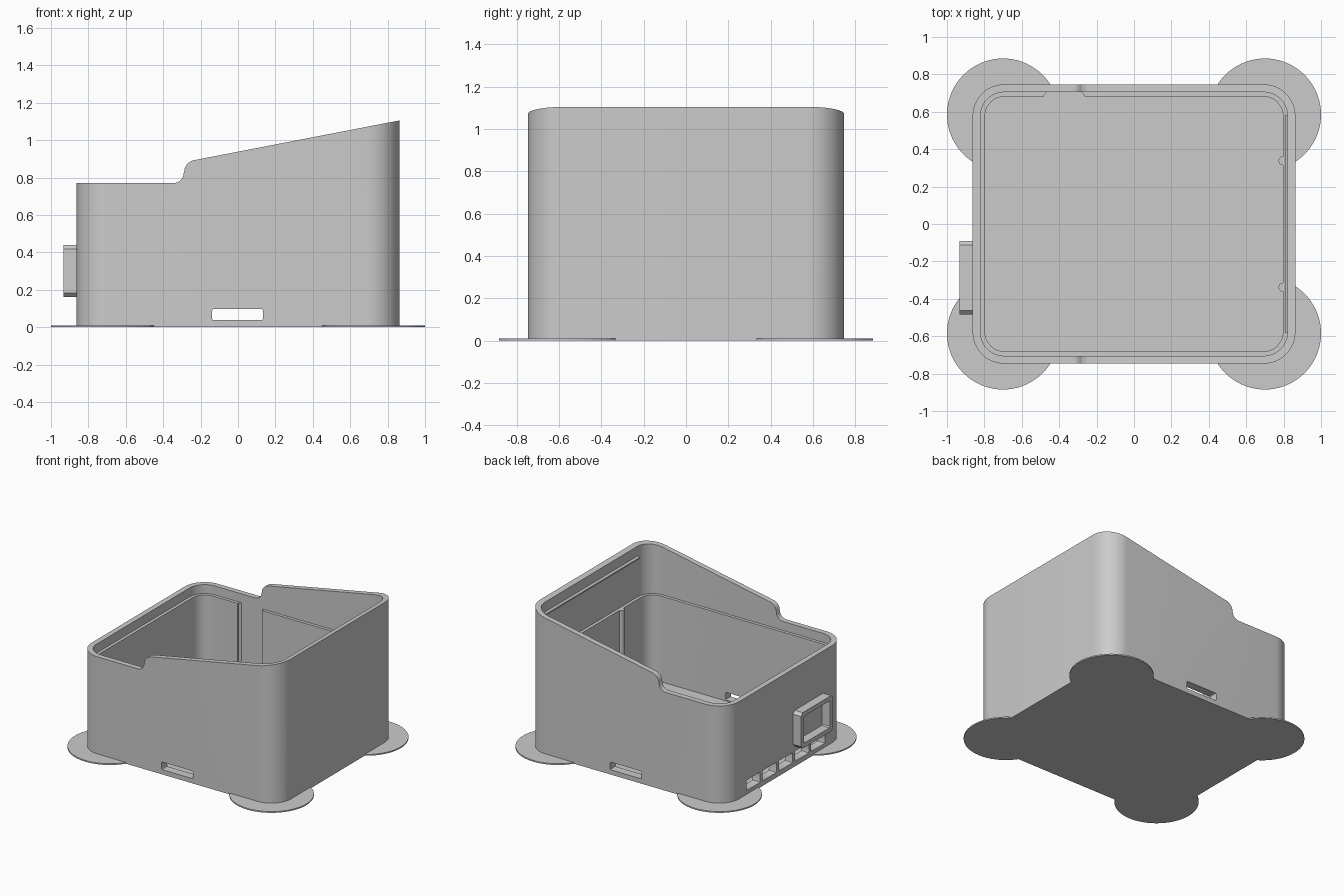
import bpy, bmesh, math
from mathutils import Vector

cube = bpy.data.objects.get("Cube")
if cube:
    bpy.data.objects.remove(cube, do_unlink=True)

grey = bpy.data.materials.new("plain grey")
grey.use_nodes = True
colour = (0.6, 0.6, 0.6, 1)
grey.diffuse_color = colour
grey.node_tree.nodes["Principled BSDF"].inputs["Base Color"].default_value = colour


def prism(name, outline, axis, lo, hi):
    """Extrude a 2D outline along an axis; outline holds the other two axes in order."""
    bm = bmesh.new()
    verts = []
    for p in outline:
        co = list(p)
        co.insert("xyz".index(axis), lo)
        verts.append(bm.verts.new(co))
    face = bm.faces.new(verts)
    ext = bmesh.ops.extrude_face_region(bm, geom=[face])
    shift = Vector([hi - lo if a == axis else 0 for a in "xyz"])
    bmesh.ops.translate(bm, vec=shift, verts=[v for v in ext["geom"] if isinstance(v, bmesh.types.BMVert)])
    bmesh.ops.recalc_face_normals(bm, faces=bm.faces)
    mesh = bpy.data.meshes.new(name)
    bm.to_mesh(mesh)
    bm.free()
    mesh.materials.append(grey)
    obj = bpy.data.objects.new(name, mesh)
    bpy.context.collection.objects.link(obj)
    return obj


def arc(cx, cy, r, start, end, n):
    steps = [math.radians(start + (end - start) * i / n) for i in range(n + 1)]
    return [(cx + r * math.cos(a), cy + r * math.sin(a)) for a in steps]


def rounded(u0, u1, v0, v1, r, n=12):
    pts = []
    corners = [(u1 - r, v1 - r), (u0 + r, v1 - r), (u0 + r, v0 + r), (u1 - r, v0 + r)]
    for i, (u, v) in enumerate(corners):
        pts += arc(u, v, r, 90 * i, 90 * i + 90, n)
    return pts


def cut(obj, cutter):
    cutter.hide_render = True
    mod = obj.modifiers.new("cut", "BOOLEAN")
    mod.operation = "DIFFERENCE"
    mod.solver = "EXACT"
    mod.object = cutter
    bpy.context.view_layer.objects.active = obj
    bpy.ops.object.modifier_apply(modifier=mod.name)
    bpy.data.objects.remove(cutter, do_unlink=True)


def smooth(obj):
    bpy.ops.object.select_all(action="DESELECT")
    obj.select_set(True)
    bpy.context.view_layer.objects.active = obj
    bpy.ops.object.shade_smooth_by_angle(angle=math.radians(30))


X, Y, R = 0.863, 0.747, 0.17
LEDGE, FLOOR = 0.70, 0.03


def inset_outline(d):
    return rounded(-X + d, X - d, -Y + d, Y - d, R - d)


# Box shell with a wall that thins above the inner ledge
body = prism("box_body", inset_outline(0), "z", 0, 1.2)
cut(body, prism("lower_cavity", inset_outline(0.066), "z", FLOOR, 1.3))
cut(body, prism("upper_cavity", inset_outline(0.042), "z", LEDGE, 1.3))

# Low rim, curved step and sloping rim
rim = [(-1.2, 0.77)] + arc(-0.345, 0.825, 0.055, -90, 0, 8)
rim += arc(-0.222, 0.828, 0.066, 180, 101, 8)
rim += [(X, 1.105), (1.2, 1.171), (1.2, 1.5), (-1.2, 1.5)]
cut(body, prism("rim_cutter", rim, "y", -1, 1))

# Channel inside the back wall
channel = [(-0.48, 0.6), (-0.265, 0.6), (-0.265, 0.69), (-0.28, Y - 0.042),
           (-0.465, Y - 0.042), (-0.48, 0.69)]
cut(body, prism("channel_cutter", channel, "z", FLOOR, 0.72))

# Slots through the front and back walls
cut(body, prism("slot_cutter", rounded(-0.138, 0.133, 0.037, 0.097, 0.008, 3), "y", -1, 1))

# Row of vents and the socket hole in the right wall
for i in range(-2, 3):
    y = 0.2 * i
    cut(body, prism("vent_cutter", rounded(y - 0.085, y + 0.085, 0.04, 0.12, 0.006, 2), "x", -1, -0.7))
cut(body, prism("socket_cutter", rounded(-0.35, -0.225, 0.24, 0.36, 0.008, 2), "x", -1, -0.7))
smooth(body)

# Socket frame standing out from the right wall
frame = prism("socket_frame", rounded(-0.485, -0.09, 0.16, 0.44, 0.022, 1), "x", -0.932, -0.855)
cut(frame, prism("frame_cutter", rounded(-0.45, -0.125, 0.195, 0.405, 0.008, 1), "x", -1, -0.8635))

# Half round ribs and a catch ridge inside the tall wall
for side, y in (("front", -0.338), ("back", 0.338)):
    rib = prism(side + "_inner_rib", arc(X - 0.066, y, 0.024, 0, 345, 23), "z", FLOOR - 0.01, LEDGE)
    smooth(rib)
prism("catch_ridge", [(X - 0.03, 0.98), (X - 0.056, 1.0), (X - 0.056, 1.01), (X - 0.03, 1.03)],
      "y", -0.58, 0.58)

# Thin round pads under the corners
for end, x in (("left", 0.7), ("right", -0.7)):
    for side, y in (("front", -0.585), ("back", 0.585)):
        pad = prism(f"{side}_{end}_pad", arc(x, y, 0.3, 0, 355, 71), "z", 0, 0.01)
        smooth(pad)
